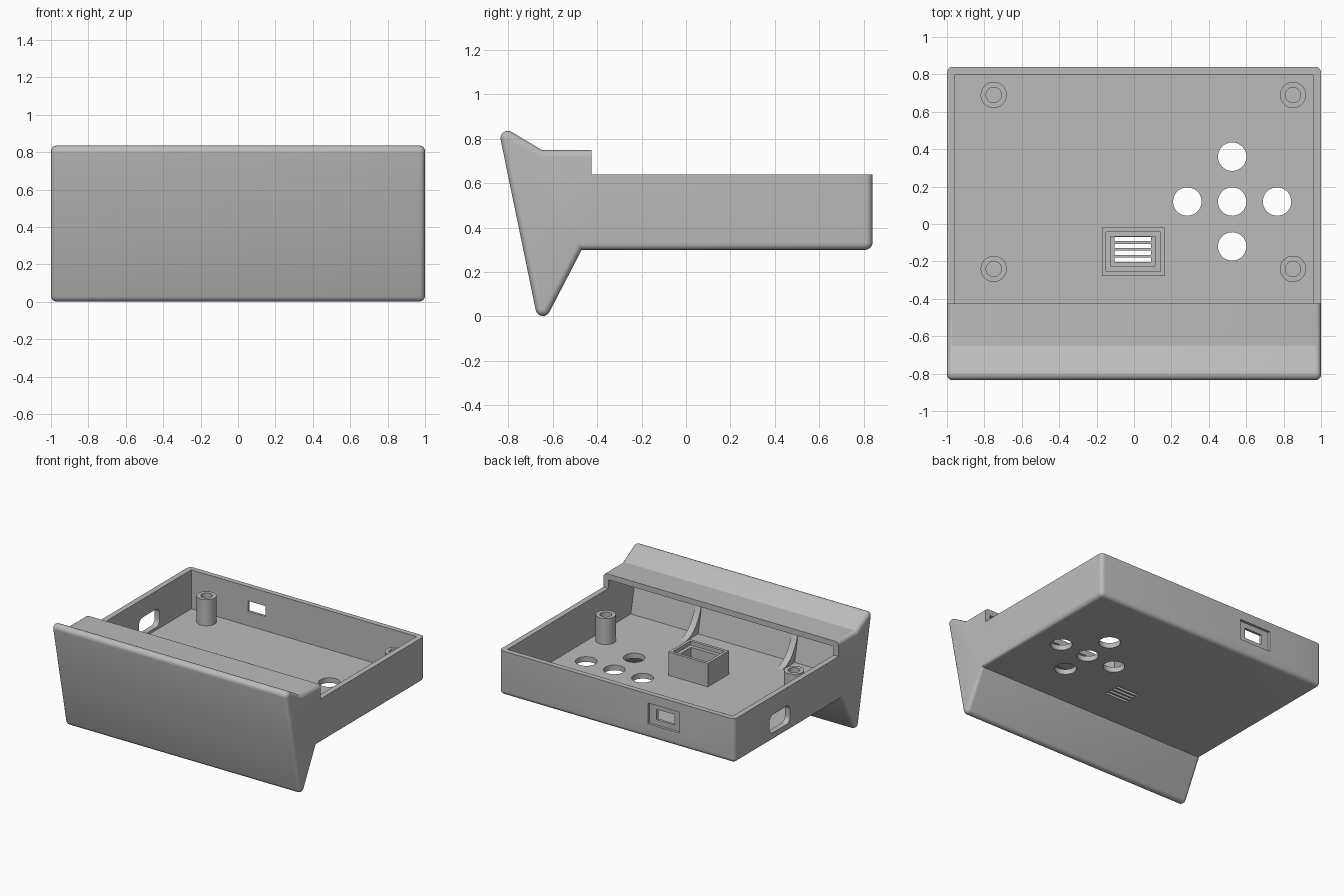
import bpy, bmesh, math
from mathutils import Vector

if "Cube" in bpy.data.objects:
    bpy.data.objects.remove(bpy.data.objects["Cube"], do_unlink=True)

grey = bpy.data.materials.new("plain_grey")
grey.use_nodes = True
grey.diffuse_color = (0.5, 0.5, 0.5, 1)
grey.node_tree.nodes["Principled BSDF"].inputs["Base Color"].default_value = (0.5, 0.5, 0.5, 1)


def finish(bm, name):
    bmesh.ops.recalc_face_normals(bm, faces=bm.faces)
    mesh = bpy.data.meshes.new(name)
    bm.to_mesh(mesh)
    bm.free()
    mesh.materials.append(grey)
    obj = bpy.data.objects.new(name, mesh)
    bpy.context.collection.objects.link(obj)
    return obj


def rounded(points, steps=6):
    """Turn (y, z, radius) corners into an outline with filleted corners."""
    out = []
    for i, (y, z, r) in enumerate(points):
        p = Vector((y, z))
        if r == 0:
            out.append(p)
            continue
        a = (Vector(points[i - 1][:2]) - p).normalized()
        b = (Vector(points[(i + 1) % len(points)][:2]) - p).normalized()
        half = a.angle(b) / 2
        centre = p + (a + b).normalized() * r / math.sin(half)
        start = p + a * r / math.tan(half) - centre
        end = p + b * r / math.tan(half) - centre
        for k in range(steps + 1):
            t = k / steps
            sweep = math.pi - 2 * half
            v = (start * math.sin((1 - t) * sweep) + end * math.sin(t * sweep)) / math.sin(sweep)
            out.append(centre + v)
    return out


def prism(outline, x0, x1):
    """Extrude a (y, z) outline along x."""
    bm = bmesh.new()
    face = bm.faces.new([bm.verts.new((x0, p[0], p[1])) for p in outline])
    new = bmesh.ops.extrude_face_region(bm, geom=[face])["geom"]
    moved = [v for v in new if isinstance(v, bmesh.types.BMVert)]
    bmesh.ops.translate(bm, vec=(x1 - x0, 0, 0), verts=moved)
    return bm


def box(name, x0, x1, y0, y1, z0, z1):
    return finish(prism([(y0, z0), (y1, z0), (y1, z1), (y0, z1)], x0, x1), name)


def cylinder(name, x, y, z0, z1, r):
    bm = bmesh.new()
    bmesh.ops.create_cone(bm, cap_ends=True, segments=40, radius1=r, radius2=r, depth=z1 - z0)
    bmesh.ops.translate(bm, vec=(x, y, (z0 + z1) / 2), verts=bm.verts)
    return finish(bm, name)


def cut(obj, cutter):
    mod = obj.modifiers.new("cut", "BOOLEAN")
    mod.operation = "DIFFERENCE"
    mod.solver = "EXACT"
    mod.object = cutter
    bpy.context.view_layer.objects.active = obj
    bpy.ops.object.modifier_apply(modifier=mod.name)
    bpy.data.objects.remove(cutter, do_unlink=True)


BACK, FLOOR, RIM, HOOD, WALL = 0.84, 0.34, 0.64, -0.425, 0.957

# Case: side profile with a sloped front panel, hood and tray
profile = rounded([
    (-0.85, 0.87, 0.033), (-0.65, 0.75, 0), (HOOD, 0.75, 0), (HOOD, RIM, 0),
    (BACK, RIM, 0), (BACK, 0.30, 0.033), (-0.47, 0.30, 0), (-0.658, -0.063, 0.033)])
bm = prism(profile, -1, 1)


def softened(edge):
    a, b = (v.co for v in edge.verts)
    on_rim = abs(a.z - RIM) + abs(b.z - RIM) < 0.001
    on_step = abs(a.y - HOOD) + abs(b.y - HOOD) < 0.001
    return abs(a.x - b.x) < 0.001 and not on_rim and not on_step


bmesh.ops.bevel(bm, geom=[e for e in bm.edges if softened(e)], offset=0.03,
                offset_type="OFFSET", segments=5, profile=0.5, affect="EDGES",
                clamp_overlap=False)
case = finish(bm, "case")

# Hollow inside, running under the hood
cavity = [(0.80, FLOOR), (0.80, 1), (HOOD + 0.005, 1), (HOOD + 0.005, 0.707),
          (-0.665, 0.707), (-0.79, 0.785), (-0.698, FLOOR)]
cut(case, finish(prism(cavity, -WALL, WALL), "cavity"))

# Button holes in a cross
for dx, dy in [(0, 0), (1, 0), (-1, 0), (0, 1), (0, -1)]:
    cut(case, cylinder("button_hole", 0.525 + 0.24 * dx, 0.12 + 0.24 * dy, 0.2, 0.4, 0.076))

# Vent slots under the small housing
for i in range(4):
    y = -0.08 - 0.037 * i
    cut(case, box("vent_slot", -0.103, 0.09, y - 0.011, y + 0.011, 0.2, 0.4))

# Rear socket with a shallow recess
cut(case, box("socket_recess", -0.535, -0.265, 0.82, 0.9, 0.41, 0.57))
cut(case, box("socket_hole", -0.475, -0.325, 0.75, 0.9, 0.45, 0.53))

# Rounded opening in the right wall
opening = rounded([(0.165, 0.36, 0.045), (0.415, 0.36, 0.045),
                   (0.415, 0.50, 0.045), (0.165, 0.50, 0.045)])
cut(case, finish(prism(opening, -1.1, -0.9), "side_opening"))

# Screw posts
parts = [case]
for x in (-0.75, 0.85):
    for y in (-0.24, 0.69):
        post = cylinder("screw_post", x, y, FLOOR - 0.01, 0.54, 0.07)
        cut(post, cylinder("screw_hole", x, y, FLOOR + 0.002, 0.6, 0.041))
        parts.append(post)

# Small stepped housing, open to the vent slots
housing = box("vent_housing", -0.172, 0.163, -0.277, -0.02, FLOOR - 0.002, 0.52)
cut(housing, box("ledge", -0.15, 0.141, -0.254, -0.042, 0.49, 0.6))
cut(housing, box("pocket", -0.125, 0.113, -0.225, -0.066, 0.3, 0.6))
parts.append(housing)

# Curved gussets between the floor and the front panel
for x in (-0.41, 0.41):
    arc = [(-0.54 - 0.22 * math.sin(t), 0.705 - 0.365 * math.cos(t))
           for t in (k * math.pi / 24 for k in range(13))]
    gusset = [(-0.72, FLOOR - 0.01), (-0.54, FLOOR - 0.01)] + arc + [(-0.785, 0.705)]
    parts.append(finish(prism(gusset, x - 0.025, x + 0.025), "gusset"))

for obj in parts:
    bpy.ops.object.select_all(action="DESELECT")
    obj.select_set(True)
    bpy.context.view_layer.objects.active = obj
    bpy.ops.object.shade_smooth_by_angle(angle=math.radians(30))
